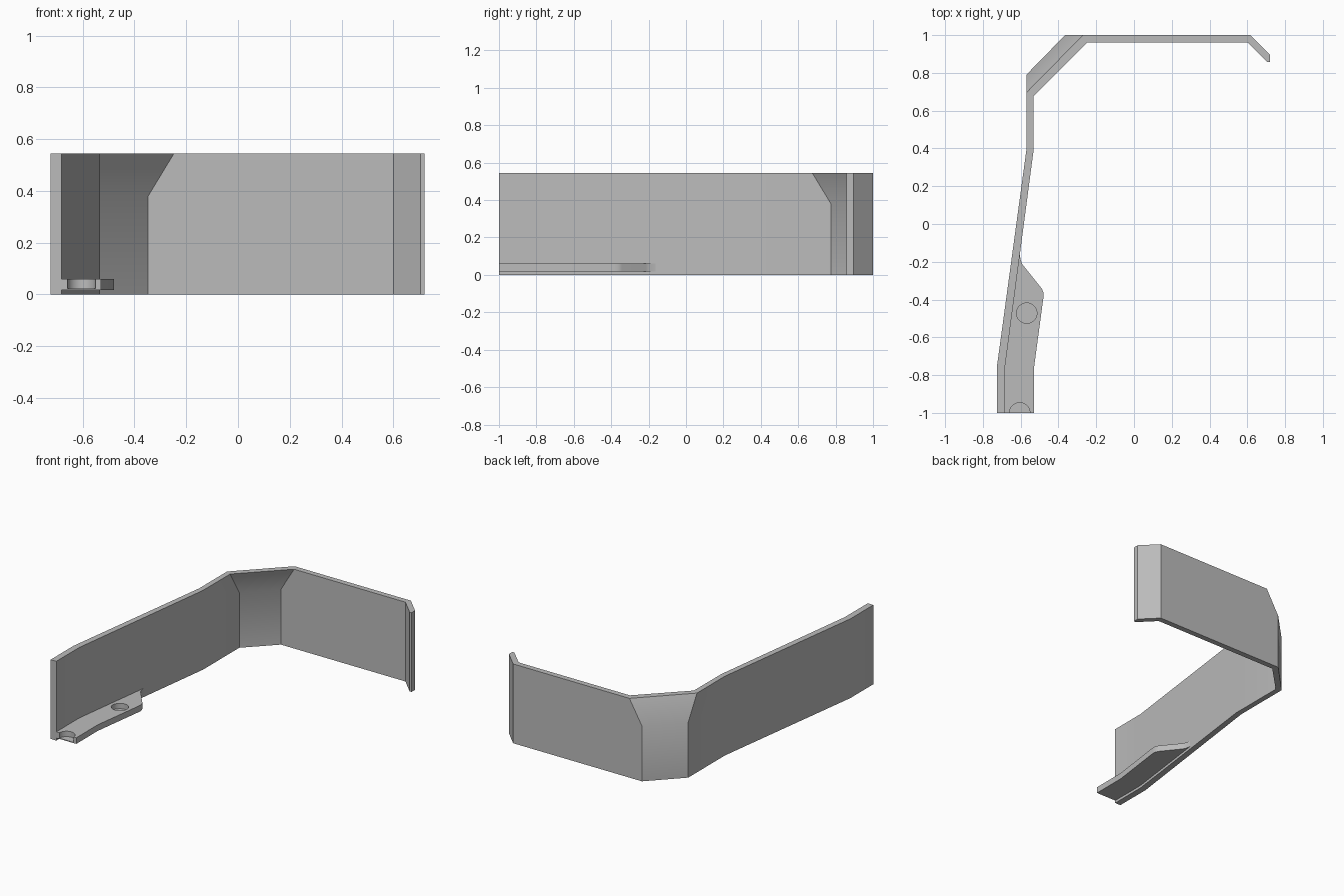
import bpy
import bmesh

cube = bpy.data.objects.get("Cube")
if cube:
    bpy.data.objects.remove(cube, do_unlink=True)

grey = bpy.data.materials.new("plain grey")
grey.use_nodes = True
grey.diffuse_color = (0.5, 0.5, 0.5, 1)
grey.node_tree.nodes["Principled BSDF"].inputs["Base Color"].default_value = (0.5, 0.5, 0.5, 1)

HEIGHT, FLARE_Z = 0.545, 0.38


def finish(name, bm):
    bmesh.ops.recalc_face_normals(bm, faces=bm.faces)
    mesh = bpy.data.meshes.new(name)
    bm.to_mesh(mesh)
    bm.free()
    mesh.materials.append(grey)
    obj = bpy.data.objects.new(name, mesh)
    bpy.context.collection.objects.link(obj)
    return obj


def smooth(obj):
    bpy.ops.object.select_all(action='DESELECT')
    obj.select_set(True)
    bpy.context.view_layer.objects.active = obj
    bpy.ops.object.shade_smooth_by_angle(angle=0.52)


# Bent wall: outer and inner outlines, the corner cut widening above FLARE_Z
def outlines(corner_out, corner_in):
    outer = [(-.725, -1), (-.725, -.75), (-.57, .39), *corner_out, (.615, 1), (.72, .895)]
    inner = [(-.682, -1), (-.682, -.75), (-.533, .38), *corner_in, (.60, .962), (.705, .857)]
    return outer, inner


low = outlines([(-.57, .79), (-.365, 1)], [(-.533, .775), (-.347, .962)])
high = outlines([(-.57, .695), (-.27, 1)], [(-.533, .675), (-.247, .962)])
low[0].append((.72, .857))
low[1].append((.705, .857))
high[0].append((.72, .857))
high[1].append((.705, .857))

bm = bmesh.new()
rings = []
for (outer, inner), z in ((low, 0), (low, FLARE_Z), (high, HEIGHT)):
    # the last inner point repeats, so the tip is closed by a triangle
    rings.append([bm.verts.new((x, y, z)) for x, y in outer + inner[-2::-1]])
for a, b in zip(rings, rings[1:]):
    for i in range(len(a)):
        j = (i + 1) % len(a)
        bm.faces.new((a[i], a[j], b[j], b[i]))
for ring in (rings[0], rings[-1]):
    n = len(ring)
    half = n // 2
    for i in range(half):
        bm.faces.new((ring[i], ring[i + 1], ring[n - 2 - i], ring[n - 1 - i])
                     if i + 1 < n - 2 - i else (ring[i], ring[i + 1], ring[n - 1 - i]))
        if i + 1 >= n - 2 - i:
            break
wall = finish("bent_wall", bm)
smooth(wall)

# Mounting tab along the foot of the wall
tab_outline = [(-.70, -1), (-.53, -1), (-.53, -.765), (-.479, -.385), (-.48, -.362),
               (-.488, -.342), (-.59, -.215), (-.599, -.195), (-.605, -.16),
               (-.62, -.17), (-.70, -.75)]
bm = bmesh.new()
face = bm.faces.new([bm.verts.new((x, y, .018)) for x, y in tab_outline])
top = bmesh.ops.extrude_face_region(bm, geom=[face])["geom"]
bmesh.ops.translate(bm, vec=(0, 0, .042), verts=[v for v in top if isinstance(v, bmesh.types.BMVert)])
tab = finish("mounting_tab", bm)

# Round blind recesses, the front one cut open by the tab's end
for x, y in ((-.605, -1), (-.568, -.472)):
    bpy.ops.mesh.primitive_cylinder_add(vertices=48, radius=.054, depth=.1, location=(x, y, .073))
    cutter = bpy.context.object
    cutter.name = "recess_cutter"
    cutter.hide_render = True
    mod = tab.modifiers.new("recess", 'BOOLEAN')
    mod.operation = 'DIFFERENCE'
    mod.solver = 'EXACT'
    mod.object = cutter
    bpy.context.view_layer.objects.active = tab
    bpy.ops.object.modifier_apply(modifier=mod.name)
    bpy.data.objects.remove(cutter, do_unlink=True)
smooth(tab)
